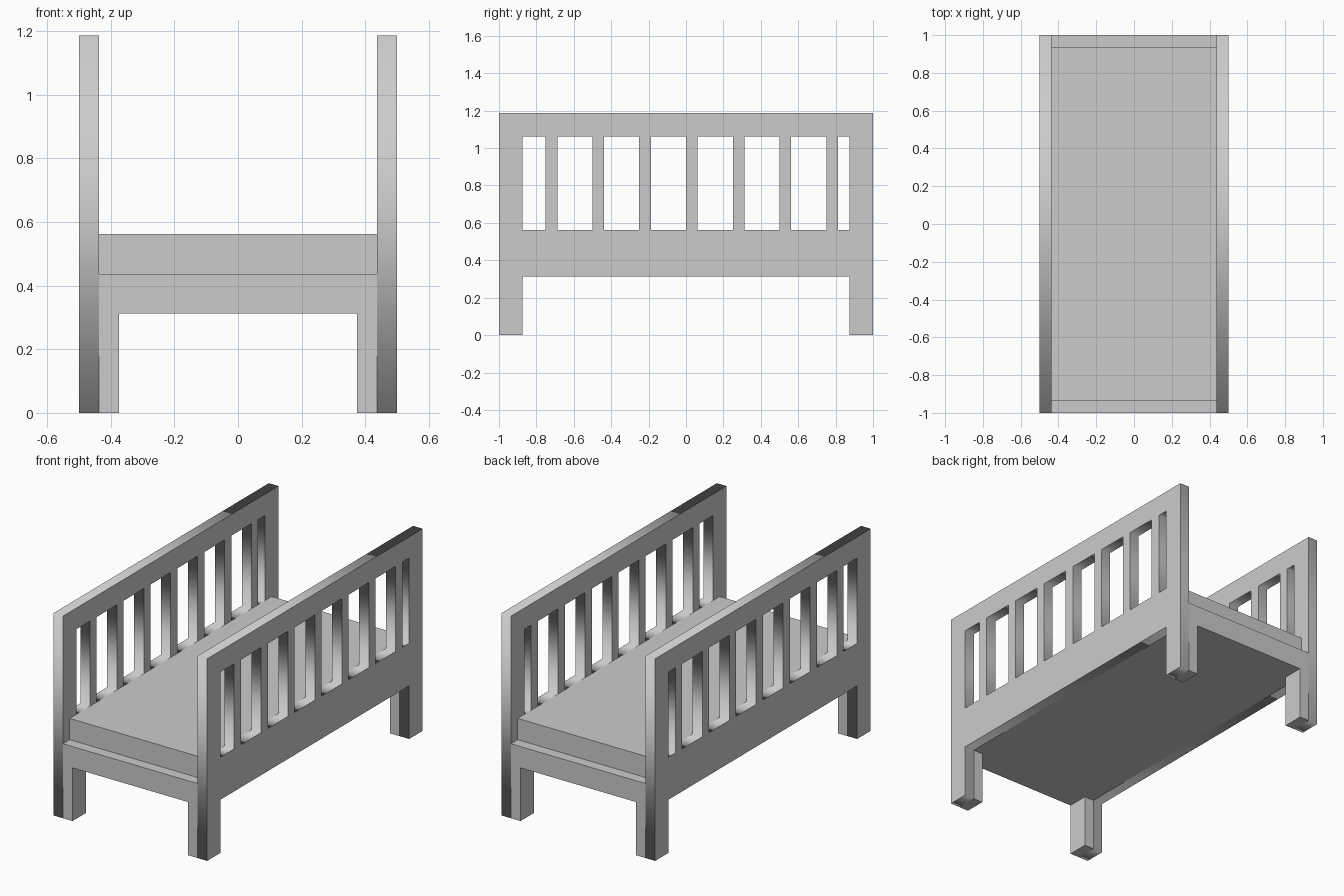
import bpy
from mathutils import Matrix

if "Cube" in bpy.data.objects:
    bpy.data.objects.remove(bpy.data.objects["Cube"])

U = 1 / 16  # board thickness; every size is a multiple of it

grey = bpy.data.materials.new("plain grey")
grey.diffuse_color = (0.6, 0.6, 0.6, 1)
grey.use_nodes = True
grey.node_tree.nodes["Principled BSDF"].inputs["Base Color"].default_value = grey.diffuse_color


def box(name, x0, x1, y0, y1, z0, z1):
    """Axis-aligned box from its limits."""
    bpy.ops.mesh.primitive_cube_add(size=1)
    ob = bpy.context.object
    ob.name = name
    size = Matrix.Diagonal((x1 - x0, y1 - y0, z1 - z0, 1))
    middle = Matrix.Translation(((x0 + x1) / 2, (y0 + y1) / 2, (z0 + z1) / 2))
    ob.data.transform(middle @ size)
    ob.data.materials.append(grey)
    return ob


def plate(name, loops, x):
    """Board in the y-z plane, centred on x: first loop is the outline, the rest are holes."""
    curve = bpy.data.curves.new(name, 'CURVE')
    curve.dimensions = '2D'
    curve.fill_mode = 'BOTH'
    curve.extrude = U / 2
    for loop in loops:
        spline = curve.splines.new('POLY')
        spline.points.add(len(loop) - 1)
        for point, (y, z) in zip(spline.points, loop):
            point.co = (y, z, 0, 1)
        spline.use_cyclic_u = True
    ob = bpy.data.objects.new(name, curve)
    bpy.context.collection.objects.link(ob)
    bpy.ops.object.select_all(action='DESELECT')
    ob.select_set(True)
    bpy.context.view_layer.objects.active = ob
    bpy.ops.object.convert(target='MESH')
    ob = bpy.context.object
    # curve x -> y, curve y -> z, curve z -> x
    ob.data.transform(Matrix(((0, 0, 1, x), (1, 0, 0, 0), (0, 1, 0, 0), (0, 0, 0, 1))))
    ob.data.materials.clear()
    ob.data.materials.append(grey)
    return ob


# Side panel: outline with two legs, and openings that leave seven slats
post = 1 - 2 * U
outline = [(-1, 0), (-post, 0), (-post, 5 * U), (post, 5 * U),
           (post, 0), (1, 0), (1, 19 * U), (-1, 19 * U)]
slats = [-0.75 + 0.25 * i for i in range(7)]
starts = [-post] + [s + U for s in slats]
ends = slats + [post]
openings = [[(a, 9 * U), (b, 9 * U), (b, 17 * U), (a, 17 * U)]
            for a, b in zip(starts, ends)]

for side, s in (("left", -1), ("right", 1)):
    plate(f"{side}_side_panel", [outline] + openings, s * 7.5 * U)
    # Inner half of each leg, making it square
    for end, e in (("front", -1), ("back", 1)):
        xs = sorted((s * 6 * U, s * 7 * U))
        ys = sorted((e * post, e))
        box(f"{end}_{side}_leg", *xs, *ys, 0, 5 * U)

# Bed base and mattress between the panels
box("bed_base", -7 * U, 7 * U, -1, 1, 5 * U, 7 * U)
box("mattress", -7 * U, 7 * U, -15 * U, 15 * U, 7 * U, 9 * U)
